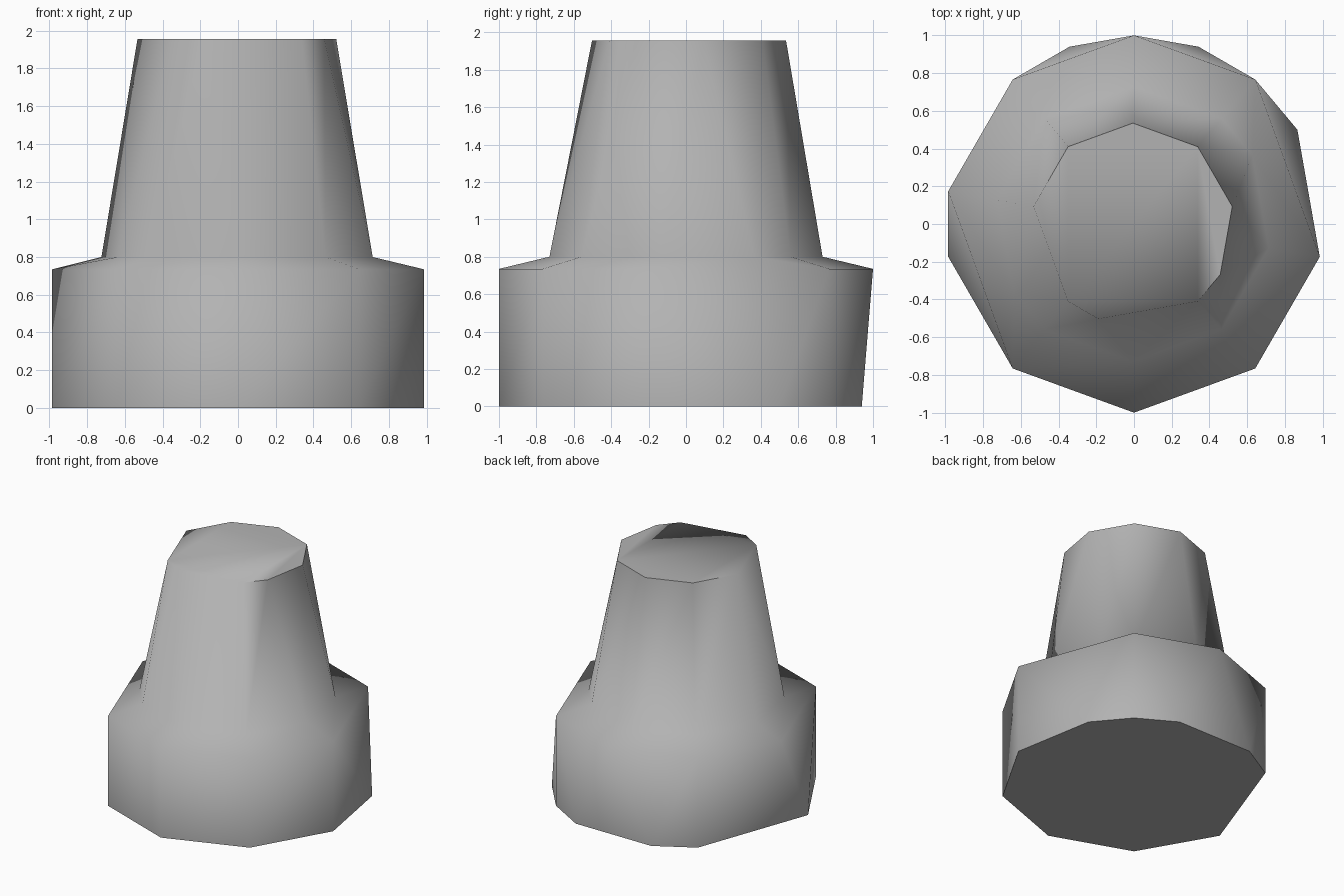
import bpy, bmesh
from math import sin, cos, radians

cube = bpy.data.objects.get("Cube")
if cube:
    bpy.data.objects.remove(cube, do_unlink=True)

# One matte grey for the whole plug
grey = bpy.data.materials.new("mid_grey")
grey.use_nodes = True
colour = (0.45, 0.45, 0.45, 1)
grey.diffuse_color = colour
bsdf = grey.node_tree.nodes["Principled BSDF"]
bsdf.inputs["Base Color"].default_value = colour
bsdf.inputs["Roughness"].default_value = 0.8

# Rings from the ground up: height, radius, x shift, corner angles
RINGS = [
    (0.0, 1.0, 0, [30, 50, 70, 110, 130, 190, 230, 270, 310, 350]),
    (0.735, 1.0, 0, [50, 90, 130, 170, 230, 270, 310, 350]),
    (0.80, 0.73, -0.005, [30, 50, 90, 130, 170, 210, 230, 270, 310, 350]),
    (1.955, 0.535, -0.006, [10, 50, 90, 130, 170, 230, 250, 310, 330]),
]


def ring(bm, z, radius, shift, angles):
    return [(a, bm.verts.new((shift + radius * cos(radians(a)),
                              radius * sin(radians(a)), z))) for a in angles]


def bridge(bm, low, high):
    """Join two rings of unequal corner counts, taking the shorter diagonal."""
    def corner(loop, k):
        turn, k = divmod(k, len(loop))
        return loop[k][0] + 360 * turn, loop[k][1]

    i = j = 0
    while i < len(low) or j < len(high):
        a, va = corner(low, i)
        b, vb = corner(high, j)
        a2, va2 = corner(low, i + 1)
        b2, vb2 = corner(high, j + 1)
        if a == b and a2 == b2:
            bm.faces.new((va, va2, vb2, vb))
            i, j = i + 1, j + 1
        elif j >= len(high) or (i < len(low) and abs(a2 - b) <= abs(b2 - a)):
            bm.faces.new((va, va2, vb))
            i += 1
        else:
            bm.faces.new((va, vb2, vb))
            j += 1


# Wide foot, sloped shoulder and tapered neck as one closed body
bm = bmesh.new()
loops = [ring(bm, *r) for r in RINGS]
for low, high in zip(loops, loops[1:]):
    bridge(bm, low, high)
bm.faces.new([v for _, v in reversed(loops[0])])
bm.faces.new([v for _, v in loops[-1]])
bmesh.ops.recalc_face_normals(bm, faces=bm.faces)

mesh = bpy.data.meshes.new("tapered_plug")
bm.to_mesh(mesh)
bm.free()
mesh.materials.append(grey)
plug = bpy.data.objects.new("tapered_plug", mesh)
bpy.context.collection.objects.link(plug)

# Soft sides and shoulder, crisp end caps
bpy.ops.object.select_all(action="DESELECT")
plug.select_set(True)
bpy.context.view_layer.objects.active = plug
bpy.ops.object.shade_smooth_by_angle(angle=radians(78))
